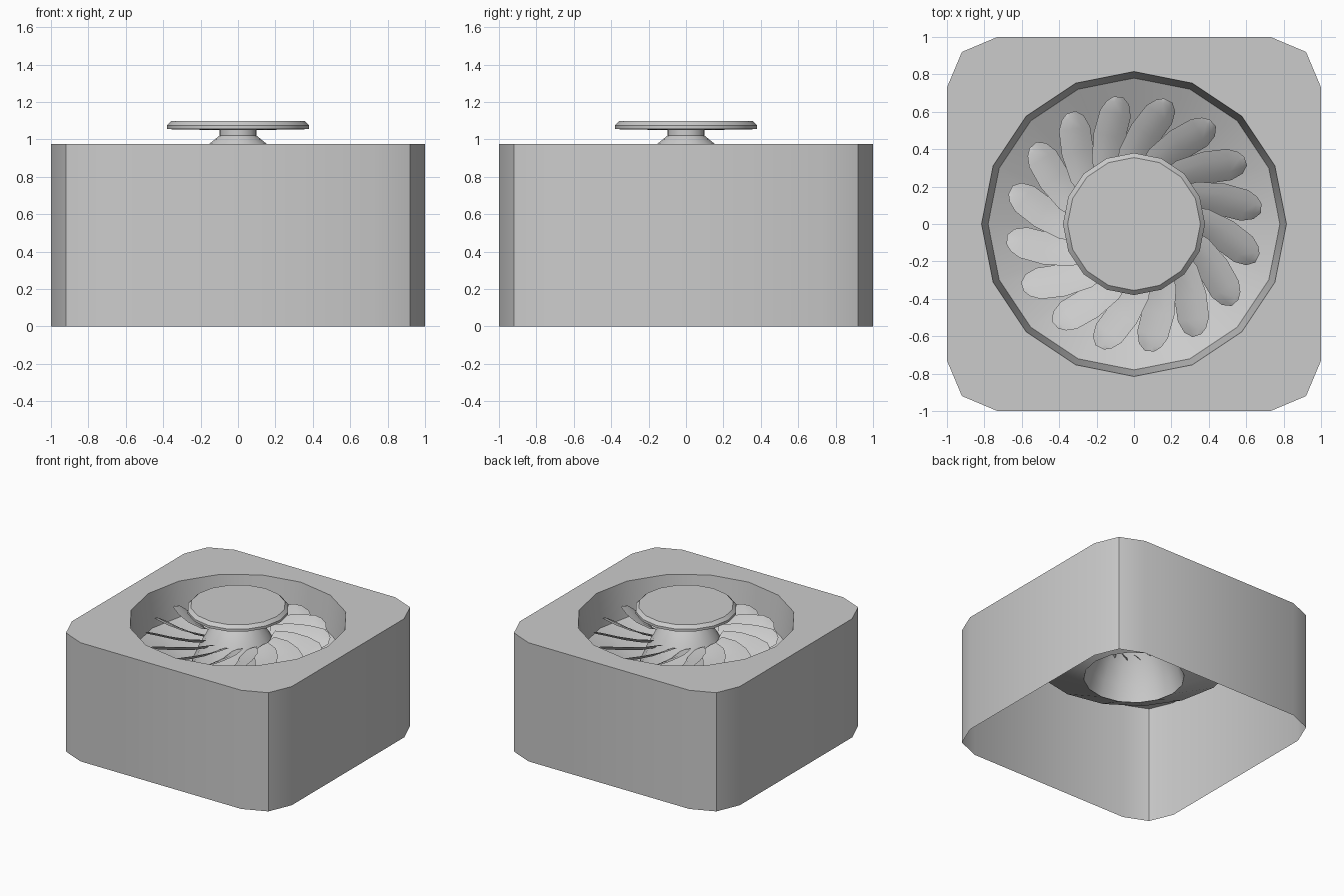
import bpy, bmesh, math
from mathutils import Vector

if "Cube" in bpy.data.objects:
    bpy.data.objects.remove(bpy.data.objects["Cube"])

SIDES, BLADES, TOP = 16, 16, 0.975


def finish(bm, name, angle=30):
    bmesh.ops.recalc_face_normals(bm, faces=bm.faces[:])
    mesh = bpy.data.meshes.new(name)
    bm.to_mesh(mesh)
    bm.free()
    ob = bpy.data.objects.new(name, mesh)
    bpy.context.collection.objects.link(ob)
    bpy.ops.object.select_all(action='DESELECT')
    ob.select_set(True)
    bpy.context.view_layer.objects.active = ob
    bpy.ops.object.shade_smooth_by_angle(angle=math.radians(angle))
    return ob


def ring(bm, r, z):
    return [bm.verts.new((r * math.cos(math.tau * i / SIDES),
                          r * math.sin(math.tau * i / SIDES), z)) for i in range(SIDES)]


def bridge(bm, a, b):
    n = len(a)
    for i in range(n):
        j = (i + 1) % n
        bm.faces.new((a[i], a[j], b[j], b[i]))


def lathe(name, profile, cap_end=False):
    bm = bmesh.new()
    rings = [ring(bm, r, z) for r, z in profile]
    for a, b in zip(rings, rings[1:]):
        bridge(bm, a, b)
    if cap_end:
        bm.faces.new(rings[-1])
    return finish(bm, name)


# Housing: open-bottomed box with clipped corners and a round opening on top
bm = bmesh.new()
outline = []
for k in range(4):
    c, s = round(math.cos(k * math.pi / 2)), round(math.sin(k * math.pi / 2))
    for x, y in ((1, 0.73), (0.92, 0.92), (0.73, 1)):
        outline.append((x * c - y * s, x * s + y * c))
low = [bm.verts.new((x, y, 0)) for x, y in outline]
high = [bm.verts.new((x, y, TOP)) for x, y in outline]
bridge(bm, low, high)
hole = ring(bm, 0.815, TOP)
edges = [bm.edges.get((high[i - 1], high[i])) for i in range(len(high))]
edges += [bm.edges.new((hole[i - 1], hole[i])) for i in range(SIDES)]
bmesh.ops.triangle_fill(bm, use_beauty=True, edges=edges, normal=(0, 0, 1))
finish(bm, "housing")

# Sunken bowl below the opening
lathe("bowl", [(0.815, TOP), (0.78, 0.70), (0.38, 0.50)])

# Flared hub, stem and round cap
lathe("hub_and_cap", [(0.38, 0.50), (0.345, 0.63), (0.29, 0.76), (0.225, 0.88),
                      (0.155, TOP), (0.10, 1.02), (0.10, 1.05), (0.38, 1.055),
                      (0.38, 1.075), (0.355, 1.10)], cap_end=True)

# Swept, pitched blades: radius, sweep angle, half width, height
STATIONS = [(0.25, 24, 0.06, 0.835), (0.37, 16, 0.078, 0.835), (0.49, 8, 0.086, 0.835),
            (0.60, 2, 0.084, 0.835), (0.655, 0, 0.06, 0.835), (0.685, -0.5, 0.025, 0.835)]
PITCH = math.radians(30)


def blade(bm, base):
    centres = [Vector((r * math.cos(base + math.radians(a)), r * math.sin(base + math.radians(a)), z))
               for r, a, w, z in STATIONS]
    rows = []
    for i, c in enumerate(centres):
        along = (centres[min(i + 1, len(centres) - 1)] - centres[max(i - 1, 0)]).normalized()
        flat = Vector((-along.y, along.x, 0))
        side = flat * math.cos(PITCH) + Vector((0, 0, math.sin(PITCH)))
        normal = along.cross(side)
        w = STATIONS[i][2] / math.cos(PITCH)
        rows.append([bm.verts.new(c + side * w * t + normal * 0.012 * (1 - t * t))
                     for t in (-1, -0.4, 0.4, 1)])
    for a, b in zip(rows, rows[1:]):
        for j in range(3):
            bm.faces.new((a[j], b[j], b[j + 1], a[j + 1]))


bm = bmesh.new()
for k in range(BLADES):
    blade(bm, math.radians(7.5) + math.tau * k / BLADES)
finish(bm, "fan_blades", 40)
